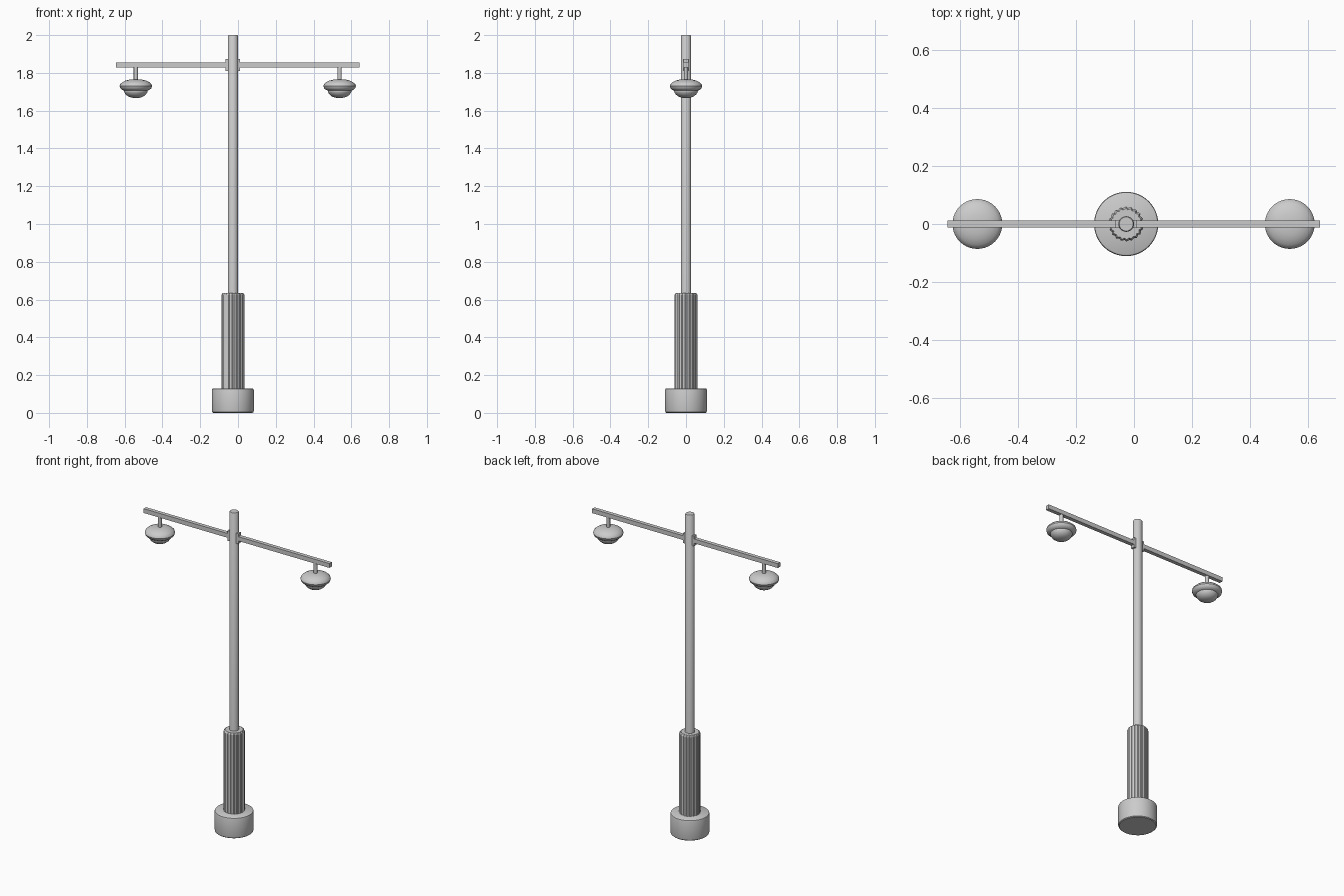
import bpy, math

if "Cube" in bpy.data.objects:
    bpy.data.objects.remove(bpy.data.objects["Cube"])

CX = -0.027  # pole axis


def finish(name, verts, faces, angle=35):
    me = bpy.data.meshes.new(name)
    me.from_pydata(verts, [], faces)
    ob = bpy.data.objects.new(name, me)
    bpy.context.collection.objects.link(ob)
    bpy.ops.object.select_all(action='DESELECT')
    ob.select_set(True)
    bpy.context.view_layer.objects.active = ob
    bpy.ops.object.shade_smooth_by_angle(angle=math.radians(angle))
    return ob


def lathe(name, x, profile, n=32, radius_fn=lambda i: 0.0, angle=35):
    """Stack of rings (r, z) from bottom to top, capped at both ends."""
    verts, faces = [], []
    for r, z in profile:
        for i in range(n):
            a = 2 * math.pi * i / n
            rr = r + radius_fn(i)
            verts.append((x + rr * math.cos(a), rr * math.sin(a), z))
    for k in range(len(profile) - 1):
        for i in range(n):
            j = (i + 1) % n
            faces.append((k * n + i, k * n + j, (k + 1) * n + j, (k + 1) * n + i))
    faces.append(tuple(reversed(range(n))))
    top = (len(profile) - 1) * n
    faces.append(tuple(range(top, top + n)))
    return finish(name, verts, faces, angle)


def box(name, lo, hi):
    bpy.ops.mesh.primitive_cube_add(size=1, location=[(a + b) / 2 for a, b in zip(lo, hi)])
    ob = bpy.context.object
    ob.name = name
    ob.scale = [b - a for a, b in zip(lo, hi)]
    return ob


# Round foot with softened edges
lathe("base", CX, [(0.104, 0), (0.109, 0.004), (0.111, 0.012), (0.111, 0.12),
                   (0.109, 0.127), (0.104, 0.13)], 48)

# Fluted lower column: shallow ribs around the sleeve
lathe("fluted_column", CX, [(0.0605, 0.125), (0.0605, 0.625), (0.054, 0.635)], 60,
      lambda i: (0.0, -0.002, -0.005)[i % 3], 20)

# Main pole
lathe("pole", CX, [(0.027, 0.12), (0.027, 1.995), (0.024, 2.0)], 32)

# Cross arm and the bracket clamped to the pole
box("cross_arm", (-0.645, -0.012, 1.828), (0.642, 0.012, 1.855))
box("arm_bracket", (CX - 0.038, -0.013, 1.81), (CX + 0.038, 0.013, 1.873))

# Hanging lamps
SHADE = [(0.058, 1.704), (0.072, 1.710), (0.082, 1.718), (0.086, 1.730), (0.083, 1.740),
         (0.072, 1.750), (0.055, 1.759), (0.035, 1.764), (0.012, 1.766)]
BULB = [(0.006, 1.667), (0.024, 1.669), (0.040, 1.675), (0.053, 1.685),
        (0.061, 1.697), (0.063, 1.704), (0.061, 1.712)]
for side, x in (("left", -0.541), ("right", 0.538)):
    lathe(side + "_lamp_stem", x, [(0.011, 1.755), (0.011, 1.835)], 16)
    lathe(side + "_lamp_shade", x, SHADE, 40)
    lathe(side + "_lamp_bulb", x, BULB, 40)
